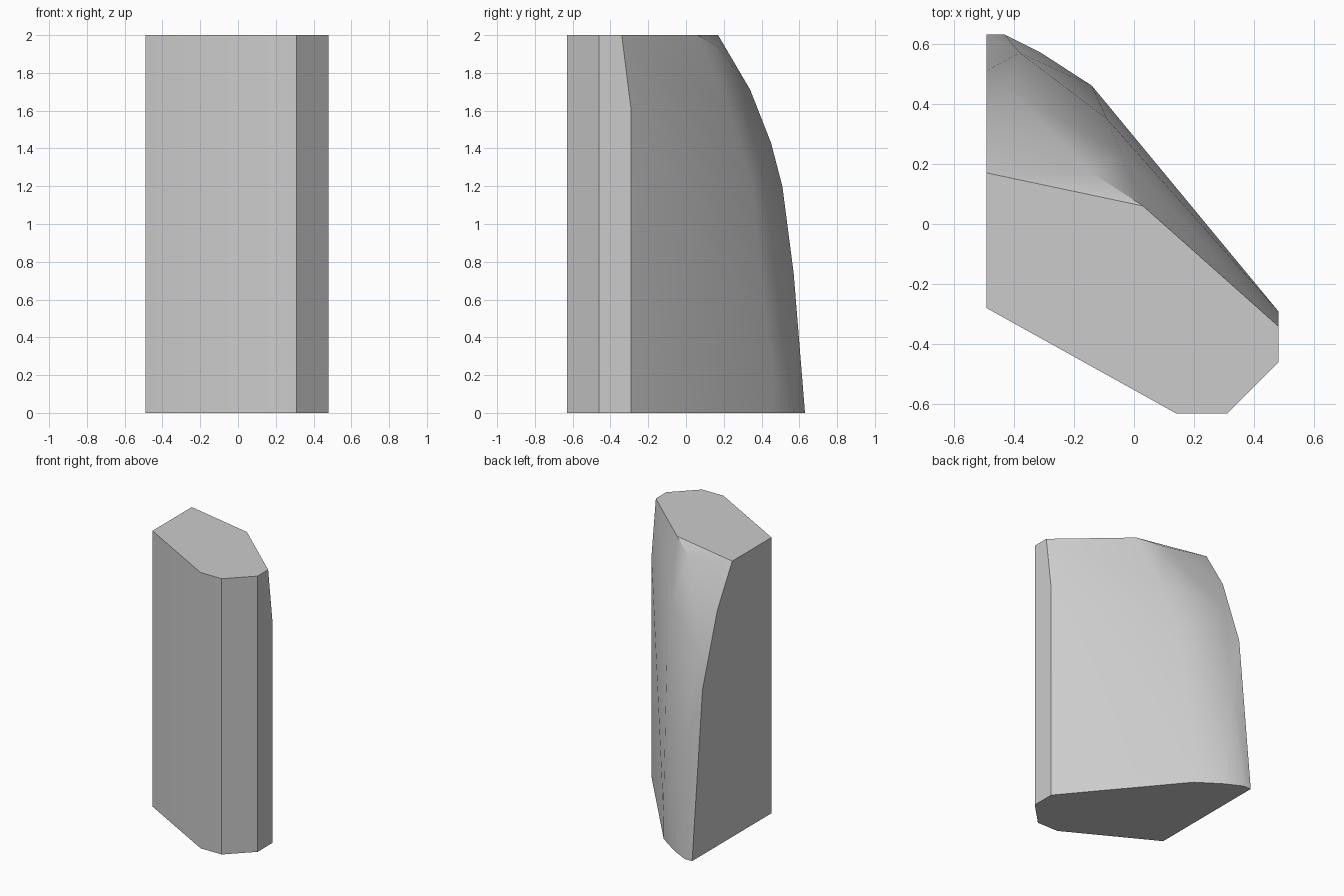
import bpy
import bmesh
import math

default_cube = bpy.data.objects.get("Cube")
if default_cube:
    bpy.data.objects.remove(default_cube, do_unlink=True)

# Plain grey stone colour
grey = bpy.data.materials.new("stone_grey")
grey.use_nodes = True
colour = (0.6, 0.6, 0.6, 1)
grey.diffuse_color = colour
grey.node_tree.nodes["Principled BSDF"].inputs["Base Color"].default_value = colour

# Upright front outline, shared by base and top
front = [(-0.49, -0.28), (0.14, -0.63), (0.31, -0.63), (0.48, -0.46)]
base_back = [(0.48, -0.29), (-0.14, 0.455), (-0.31, 0.57), (-0.43, 0.63), (-0.49, 0.63)]
top_back = [(0.48, -0.34), (0.03, 0.06), (-0.49, 0.17)]

# Rounded back: corner ridge, shoulder and flat left side
rounded_back = [
    (0.48, -0.29, 1.6),
    (-0.14, 0.46, 0.2), (-0.09, 0.35, 1.2), (-0.04, 0.23, 1.6), (-0.14, 0.17, 1.94),
    (-0.38, 0.57, 0.74), (-0.42, 0.45, 1.43),
    (-0.49, 0.51, 1.2), (-0.49, 0.34, 1.71),
]

points = [(x, y, 0) for x, y in front + base_back]
points += [(x, y, 2) for x, y in front + top_back]
points += rounded_back

# Wrap the points in one faceted block
bm = bmesh.new()
for p in points:
    bm.verts.new(p)
bmesh.ops.convex_hull(bm, input=bm.verts[:])
loose = [v for v in bm.verts if not v.link_faces]
bmesh.ops.delete(bm, geom=loose, context="VERTS")
bmesh.ops.dissolve_limit(bm, angle_limit=math.radians(0.5),
                         verts=bm.verts[:], edges=bm.edges[:])
bmesh.ops.recalc_face_normals(bm, faces=bm.faces[:])

mesh = bpy.data.meshes.new("stone_block")
bm.to_mesh(mesh)
bm.free()
mesh.materials.append(grey)
block = bpy.data.objects.new("stone_block", mesh)
bpy.context.collection.objects.link(block)

# Smooth the rounded back, keep the corners crisp
bpy.ops.object.select_all(action="DESELECT")
block.select_set(True)
bpy.context.view_layer.objects.active = block
bpy.ops.object.shade_smooth_by_angle(angle=math.radians(30))
